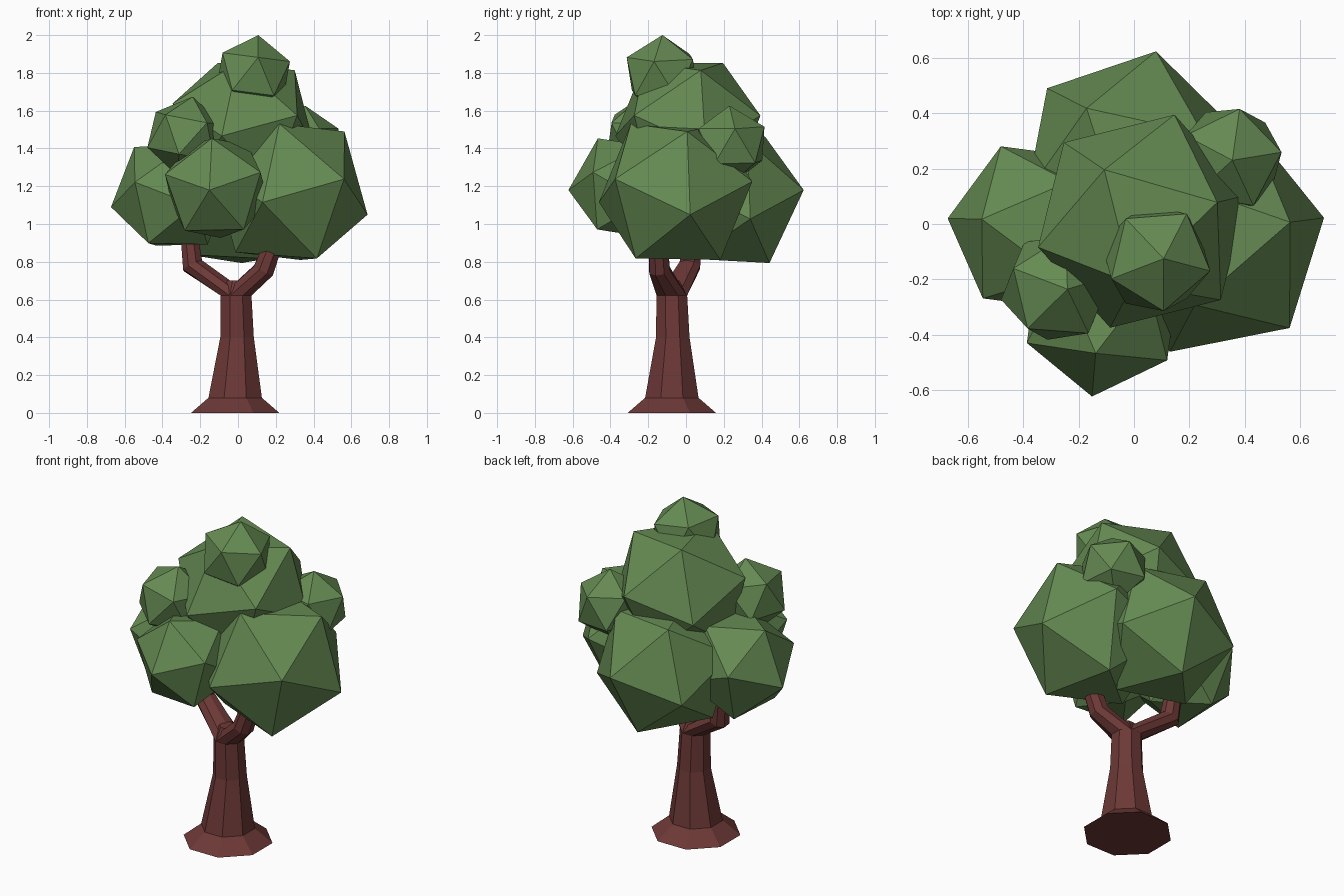
import bpy, bmesh, math
from mathutils import Vector, Matrix

if "Cube" in bpy.data.objects:
    bpy.data.objects.remove(bpy.data.objects["Cube"])


def material(name, rgb):
    m = bpy.data.materials.new(name)
    m.diffuse_color = (*rgb, 1)
    m.use_nodes = True
    m.node_tree.nodes["Principled BSDF"].inputs["Base Color"].default_value = m.diffuse_color
    return m


LEAF = material("leaf_green", (0.13, 0.255, 0.085))
BARK = material("bark_brown", (0.15, 0.04, 0.037))


def finish(name, bm, mat):
    bmesh.ops.recalc_face_normals(bm, faces=bm.faces)
    me = bpy.data.meshes.new(name)
    bm.to_mesh(me)
    bm.free()
    me.materials.append(mat)
    ob = bpy.data.objects.new(name, me)
    bpy.context.collection.objects.link(ob)


def frame(pole, side):
    z = pole.normalized()
    x = (side - z * side.dot(z)).normalized()
    return Matrix((x, z.cross(x), z)).transposed()


def leaf_clump(name, centre, radius, corner, next_corner):
    """Icosahedron turned so two neighbouring corners point at the given places."""
    bm = bmesh.new()
    bmesh.ops.create_icosphere(bm, subdivisions=1, radius=radius)
    bm.verts.ensure_lookup_table()
    v = bm.verts[0]
    source = frame(v.co, v.link_edges[0].other_vert(v).co)
    c = Vector(centre)
    turn = frame(Vector(corner) - c, Vector(next_corner) - c) @ source.transposed()
    bm.transform(Matrix.Translation(c) @ turn.to_4x4())
    finish(name, bm, LEAF)


def tube(name, stations, sides=8):
    """Stations are (centre, ring radius, ring axis)."""
    bm = bmesh.new()
    rings = []
    for centre, r, axis in stations:
        q = Vector((0, 0, 1)).rotation_difference(Vector(axis))
        ring = []
        for i in range(sides):
            a = 2 * math.pi * (i + 0.5) / sides
            ring.append(bm.verts.new(Vector(centre) + q @ Vector((r * math.cos(a), r * math.sin(a), 0))))
        rings.append(ring)
    for lo, hi in zip(rings, rings[1:]):
        for i in range(sides):
            j = (i + 1) % sides
            bm.faces.new((lo[i], lo[j], hi[j], hi[i]))
    bm.faces.new(rings[0][::-1])
    bm.faces.new(rings[-1])
    finish(name, bm, BARK)


UP = (0, 0, 1)

# Trunk with flared foot and a short web in the fork
tube("trunk", [((-0.015, -0.075, 0), 0.253, UP), ((-0.015, -0.075, 0.08), 0.153, UP),
               ((-0.005, -0.07, 0.4), 0.096, UP), ((-0.01, -0.075, 0.62), 0.088, UP),
               ((-0.01, -0.08, 0.7), 0.05, UP)])

# Two branches growing out of the trunk top
tube("left_branch", [((-0.01, -0.075, 0.62), 0.087, UP), ((-0.24, 0.02, 0.78), 0.06, (-0.5, 0.2, 1)),
                     ((-0.265, 0.04, 1.0), 0.047, UP)])
tube("right_branch", [((-0.01, -0.075, 0.62), 0.087, UP), ((0.135, -0.14, 0.755), 0.06, (0.5, -0.15, 1)),
                      ((0.22, -0.15, 0.98), 0.048, (0.3, 0, 1))])

# Foliage: large clumps
leaf_clump("right_clump", (0.275, -0.055, 1.17), 0.435, (0.57, -0.385, 1.24), (0.185, -0.22, 1.48))
leaf_clump("back_clump", (-0.01, 0.225, 1.14), 0.41, (0.08, 0.625, 1.18), (-0.165, 0.43, 1.46))
leaf_clump("left_clump", (-0.355, -0.015, 1.15), 0.325, (-0.67, 0.02, 1.09), (-0.545, -0.29, 1.23))
leaf_clump("upper_clump", (0.03, 0.01, 1.52), 0.405, (-0.11, 0.2, 1.86), (0.305, 0.08, 1.82))
leaf_clump("front_clump", (-0.115, -0.325, 1.19), 0.3, (-0.15, -0.61, 1.18), (-0.14, -0.48, 1.46))

# Foliage: small clumps
leaf_clump("top_clump", (0.08, -0.125, 1.79), 0.212, (0.107, -0.125, 2.0), (0.105, -0.31, 1.87))
leaf_clump("small_left_clump", (-0.28, -0.23, 1.465), 0.213, (-0.24, -0.235, 1.675), (-0.44, -0.16, 1.56))
leaf_clump("small_right_clump", (0.345, 0.235, 1.42), 0.207, (0.355, 0.23, 1.63), (0.534, 0.26, 1.48))
